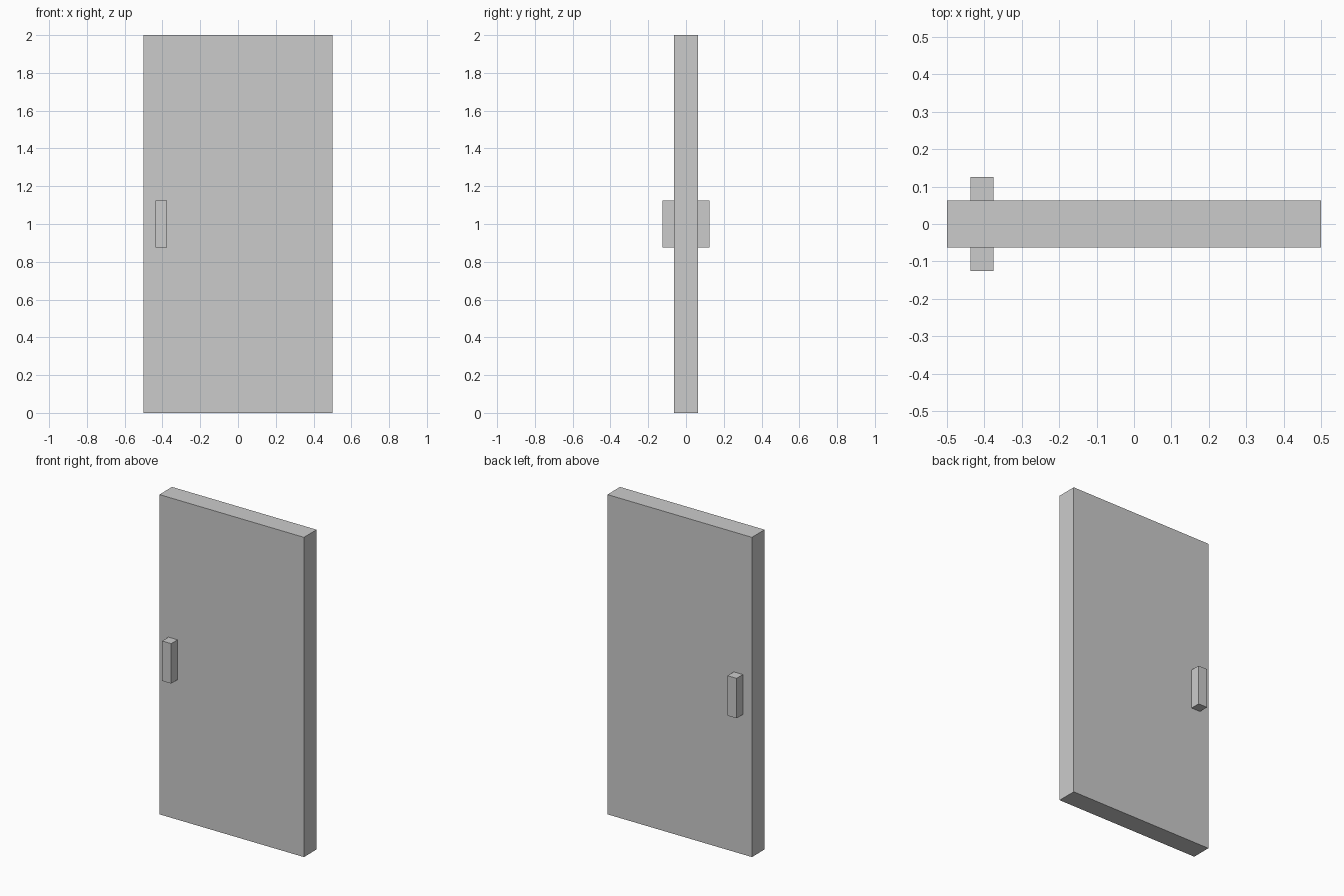
import bpy

if "Cube" in bpy.data.objects:
    bpy.data.objects.remove(bpy.data.objects["Cube"])


def box(name, x, y, z):
    """Add a box spanning the given (min, max) ranges."""
    spans = (x, y, z)
    bpy.ops.mesh.primitive_cube_add(size=1, location=[(a + b) / 2 for a, b in spans])
    obj = bpy.context.object
    obj.name = name
    obj.scale = [b - a for a, b in spans]
    bpy.ops.object.transform_apply(location=False, rotation=False, scale=True)
    return obj


# Door slab
box("door_panel", (-0.5, 0.5), (-0.0625, 0.0625), (0, 2))

# Matching handles on both faces
box("front_handle", (-0.4375, -0.375), (-0.125, -0.0625), (0.875, 1.125))
box("back_handle", (-0.4375, -0.375), (0.0625, 0.125), (0.875, 1.125))
